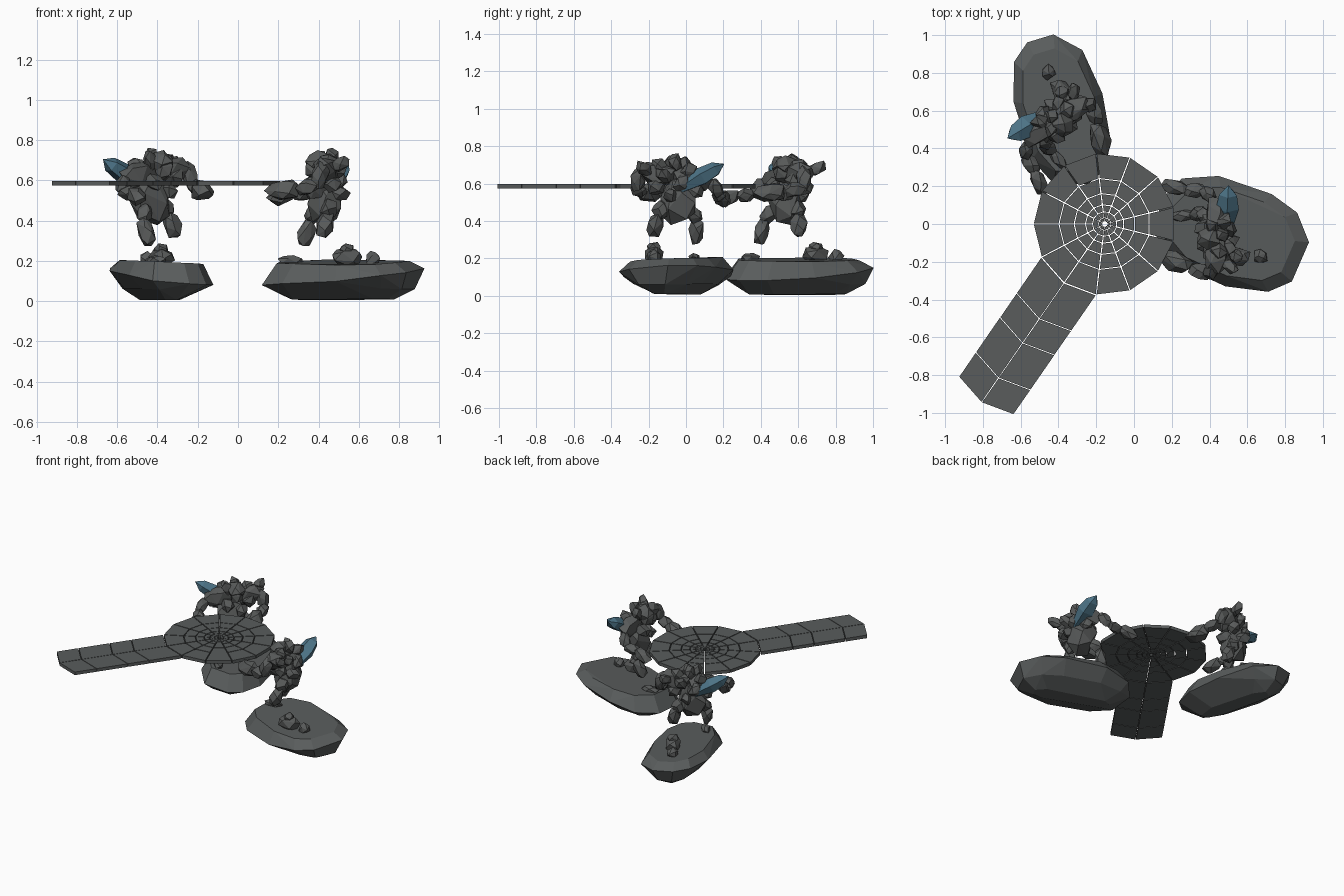
import bpy, bmesh, math, random
from mathutils import Vector, Matrix

if "Cube" in bpy.data.objects:
    bpy.data.objects.remove(bpy.data.objects["Cube"])

random.seed(11)


def material(name, rgb):
    m = bpy.data.materials.new(name)
    m.diffuse_color = (*rgb, 1)
    m.use_nodes = True
    m.node_tree.nodes["Principled BSDF"].inputs["Base Color"].default_value = m.diffuse_color
    return m


STONE = material("grey stone", (0.100, 0.108, 0.108))
ROCK = material("dark rock", (0.098, 0.103, 0.102))
BLUE = material("blue crystal", (0.075, 0.175, 0.245))


def finish(bm, name, mat):
    bmesh.ops.recalc_face_normals(bm, faces=bm.faces)
    me = bpy.data.meshes.new(name)
    bm.to_mesh(me)
    bm.free()
    me.materials.append(mat)
    ob = bpy.data.objects.new(name, me)
    bpy.context.collection.objects.link(ob)
    return ob


def add_hull(bm, points):
    verts = [bm.verts.new(p) for p in points]
    r = bmesh.ops.convex_hull(bm, input=verts)
    junk = {g for g in r["geom_interior"] + r["geom_unused"]
            if isinstance(g, bmesh.types.BMVert)}
    bmesh.ops.delete(bm, geom=list(junk), context="VERTS")


def unit(t):
    return Vector((math.cos(t), math.sin(t)))


# Round paved platform: 13 tiles per ring, with thin joints
CEN = Vector((-0.155, 0))
SEG = 13


def polar(r, i):
    return CEN + unit(math.pi + math.tau * i / SEG) * r


def tile(bm, poly, gap):
    c = sum(poly, Vector((0, 0))) / len(poly)
    flat = [c + (p - c) * max(0.5, 1 - gap / (p - c).length) for p in poly]
    add_hull(bm, [(p.x, p.y, z) for p in flat for z in (0.574, 0.597)])


bm = bmesh.new()
radii = [0.012, 0.033, 0.064, 0.102, 0.162, 0.242, 0.378]
for r0, r1 in zip(radii, radii[1:]):
    for i in range(SEG):
        tile(bm, [polar(r0, i), polar(r1, i), polar(r1, i + 1), polar(r0, i + 1)],
             0.004 if r1 > 0.07 else 0.002)
bmesh.ops.dissolve_limit(bm, angle_limit=0.02, verts=bm.verts, edges=bm.edges)
finish(bm, "round_platform", STONE)

# Straight walkway: the platform edge swept outward in four rows
bm = bmesh.new()
edge = [polar(0.38, i) for i in (1, 2, 3)]
along = unit(math.pi + 2 * math.tau / SEG)
steps = [0, 0.23, 0.385, 0.61, 0.768]
for s0, s1 in zip(steps, steps[1:]):
    for p, q in zip(edge, edge[1:]):
        tile(bm, [p + along * s0, p + along * s1, q + along * s1, q + along * s0], 0.003)
bmesh.ops.dissolve_limit(bm, angle_limit=0.02, verts=bm.verts, edges=bm.edges)
finish(bm, "walkway", STONE)


# Floating islands: hull of a top ring, a tilted waist ring and a narrow keel
def island(name, centre, half_length, half_width, degrees):
    ax = unit(math.radians(degrees))
    side = Vector((-ax.y, ax.x))
    cloud = []
    for k in range(11):
        t = math.tau * (k + random.uniform(.3, .7)) / 11
        c, s = math.cos(t), math.sin(t)
        u = half_length * math.copysign(abs(c) ** 0.8, c)
        v = half_width * math.copysign(abs(s) ** 0.8, s)
        for su, sv, z in ((1, 1, 0.122 + 0.035 * c + 0.025 * s),
                          (0.82, 0.8, 0.193 + 0.012 * s),
                          (0.9, 0.68, 0.06), (0.66, 0.28, 0.008)):
            p = Vector(centre) + ax * u * su + side * v * sv
            cloud.append((p.x, p.y, z + random.uniform(-.004, .004)))
    b = bmesh.new()
    add_hull(b, cloud)
    bmesh.ops.dissolve_limit(b, angle_limit=0.12, verts=b.verts, edges=b.edges)
    finish(b, name, STONE)


island("right_island", (0.515, -0.05), 0.415, 0.275, -20)
island("back_island", (-0.385, 0.597), 0.41, 0.235, 105)


# Boulders: jittered ellipsoids stretched between two points
def add_rock(bm, a, b, w, n=15):
    a, b = Vector(a), Vector(b)
    rot = (b - a).to_track_quat("X", "Z")
    pts = []
    for i in range(n):
        z = 1 - 2 * (i + 0.5) / n
        t = i * 2.4 + random.uniform(-.35, .35)
        r = (1 - z * z) ** 0.4 * w
        p = Vector((z * (b - a).length / 2, r * math.cos(t), r * math.sin(t)))
        pts.append((a + b) / 2 + rot @ p * random.uniform(0.9, 1.12))
    add_hull(bm, pts)


rocks = []


def chain(name, path, w):
    """Row of rocks, one per path segment, each overlapping the next."""
    b = bmesh.new()
    for p, q in zip(path, path[1:]):
        p, q = Vector(p), Vector(q)
        over = (q - p).normalized() * w * 0.4
        add_rock(b, p - over, q + over, w)
    rocks.append(finish(b, name, ROCK))


# Body: belly and shoulders
chain("belly", [(.43, -.04, .40), (.43, -.03, .60)], .098)
chain("shoulders", [(.43, -.24, .66), (.45, -.06, .64), (.43, .12, .61)], .065)
chain("head", [(.36, -.08, .68), (.44, -.07, .70)], .057)

# Boulders heaped over the upper body
bm = bmesh.new()
for i in range(14):
    t = i * 2.4
    h = 1 - 1.6 * (i + 0.5) / 14
    r = math.sqrt(1 - h * h)
    n = Vector((r * math.cos(t), r * math.sin(t), h))
    c = Vector((.44 + .072 * n.x, -.06 + .115 * n.y, .60 + .118 * n.z))
    d = (Vector((random.uniform(-.3, 1), n.y, n.z * 0.5 + .3))).normalized() * 0.058
    add_rock(bm, c - d, c + d, random.uniform(.038, .05), 12)
rocks.append(finish(bm, "back_boulders", ROCK))
chain("back_spike", [(.47, -.20, .66), (.54, -.25, .70)], .035)

# Arms, fists, legs and feet
chain("right_arm", [(.42, -.24, .68), (.39, -.265, .57), (.30, -.24, .56)], .043)
chain("right_fist", [(.155, -.18, .53), (.295, -.22, .565)], .057)
chain("left_arm", [(.41, .14, .61), (.37, .18, .54), (.27, .17, .53)], .039)
chain("left_fist", [(.16, .21, .505), (.27, .18, .54)], .043)
chain("right_leg", [(.46, -.11, .49), (.44, -.15, .43), (.42, -.18, .325)], .046)
chain("left_leg", [(.39, .02, .47), (.36, .06, .40), (.32, .05, .28)], .043)
chain("right_foot", [(.48, -.17, .215), (.60, -.17, .215)], .052)
chain("right_ankle", [(.54, -.17, .24), (.54, -.17, .27)], .04)
chain("left_foot", [(.21, .04, .20), (.32, .05, .20)], .03)
chain("pebble", [(.65, -.17, .21), (.69, -.17, .20)], .042)

# Blue crystal shard on the left shoulder
bm = bmesh.new()
a, b = Vector((.49, -.03, .57)), Vector((.50, .205, .705))
q = (b - a).to_track_quat("X", "Z")
cloud = [b]
for f, w in ((0, .03), (0.5, .064), (0.8, .05)):
    for k in range(5):
        d = unit(math.tau * k / 5 + 0.3) * w
        cloud.append(a.lerp(b, f) + q @ Vector((0, d.x, d.y * 0.8)))
add_hull(bm, cloud)
rocks.append(finish(bm, "shoulder_crystal", BLUE))

# Second creature on the back island: same meshes, turned and moved
move = Matrix.Translation((-.221, .153, 0)) @ Matrix.Rotation(math.radians(124), 4, "Z")
for ob in rocks:
    twin = bpy.data.objects.new("back_" + ob.name, ob.data)
    bpy.context.collection.objects.link(twin)
    twin.matrix_world = move
